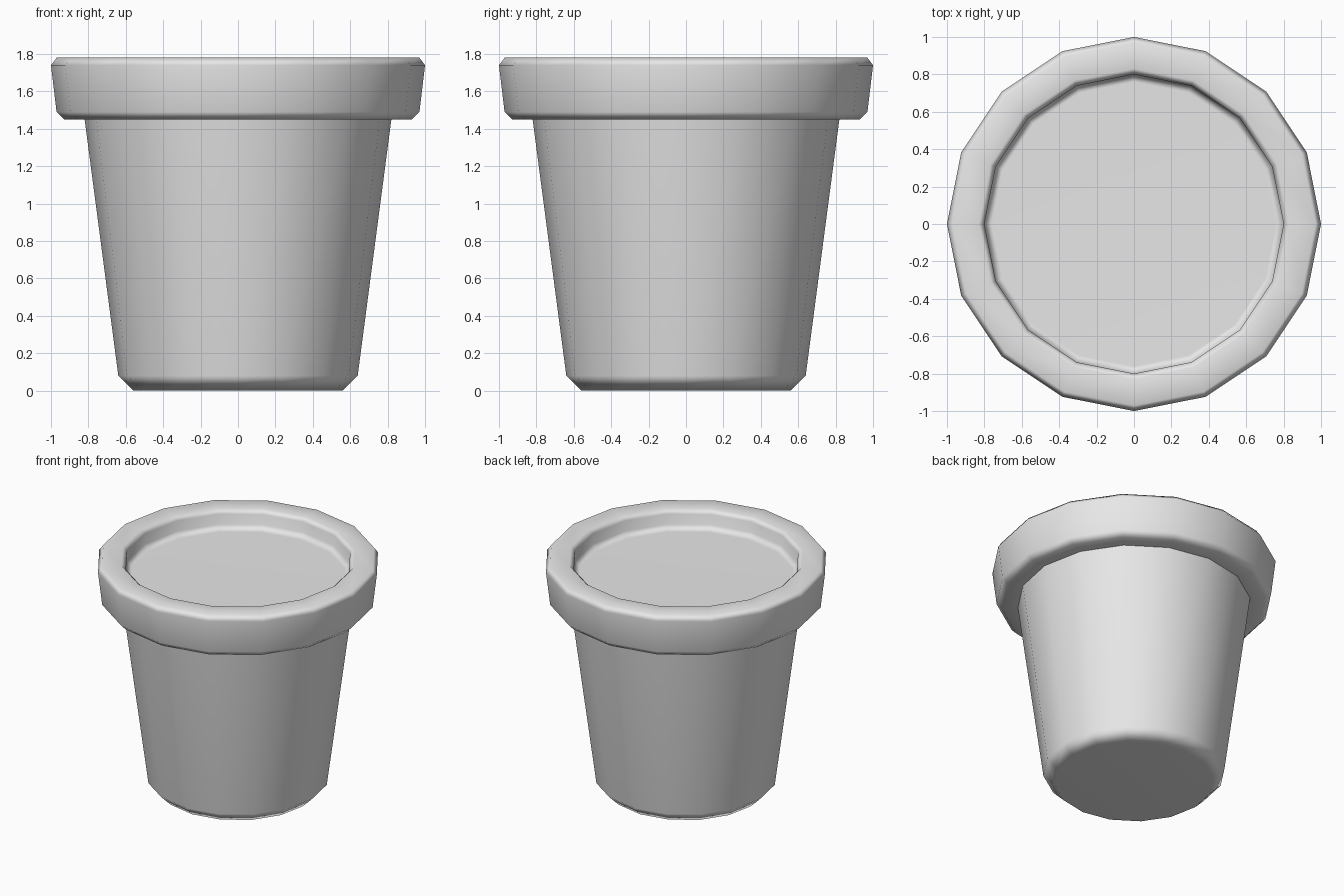
import bpy, bmesh
from math import cos, sin, tau, radians

if "Cube" in bpy.data.objects:
    bpy.data.objects.remove(bpy.data.objects["Cube"], do_unlink=True)

SIDES = 16

# One plain grey material
grey = bpy.data.materials.new("plain_grey")
grey.use_nodes = True
colour = (0.8, 0.8, 0.8, 1)
grey.diffuse_color = colour
grey.node_tree.nodes["Principled BSDF"].inputs["Base Color"].default_value = colour

# Profile (radius, height): base, bevel, tapered wall, rim, recessed top
base = [(0.56, 0), (0.64, 0.08), (0.82, 1.45)]
rim = [(0.93, 1.45), (0.97, 1.49), (1, 1.74), (0.97, 1.78)]
recess = [(0.83, 1.78), (0.8, 1.75), (0.8, 1.67), (0.76, 1.63)]


def lathe(name, profile):
    """Revolve the profile and cap both ends with a flat polygon."""
    bm = bmesh.new()
    rings = [[bm.verts.new((r * cos(tau * i / SIDES), r * sin(tau * i / SIDES), z))
              for i in range(SIDES)] for r, z in profile]
    for low, high in zip(rings, rings[1:]):
        for i in range(SIDES):
            j = (i + 1) % SIDES
            bm.faces.new((low[i], low[j], high[j], high[i]))
    bm.faces.new(rings[0][::-1])
    bm.faces.new(rings[-1])
    bmesh.ops.recalc_face_normals(bm, faces=bm.faces)
    mesh = bpy.data.meshes.new(name)
    bm.to_mesh(mesh)
    bm.free()
    mesh.materials.append(grey)
    obj = bpy.data.objects.new(name, mesh)
    bpy.context.collection.objects.link(obj)
    return obj


pot = lathe("flower_pot", base + rim + recess)

# Smooth bevels, flat caps, sharp crease under the rim
bpy.ops.object.select_all(action='DESELECT')
pot.select_set(True)
bpy.context.view_layer.objects.active = pot
bpy.ops.object.shade_smooth_by_angle(angle=radians(60))
weighted = pot.modifiers.new("weighted_normals", 'WEIGHTED_NORMAL')
weighted.keep_sharp = True
